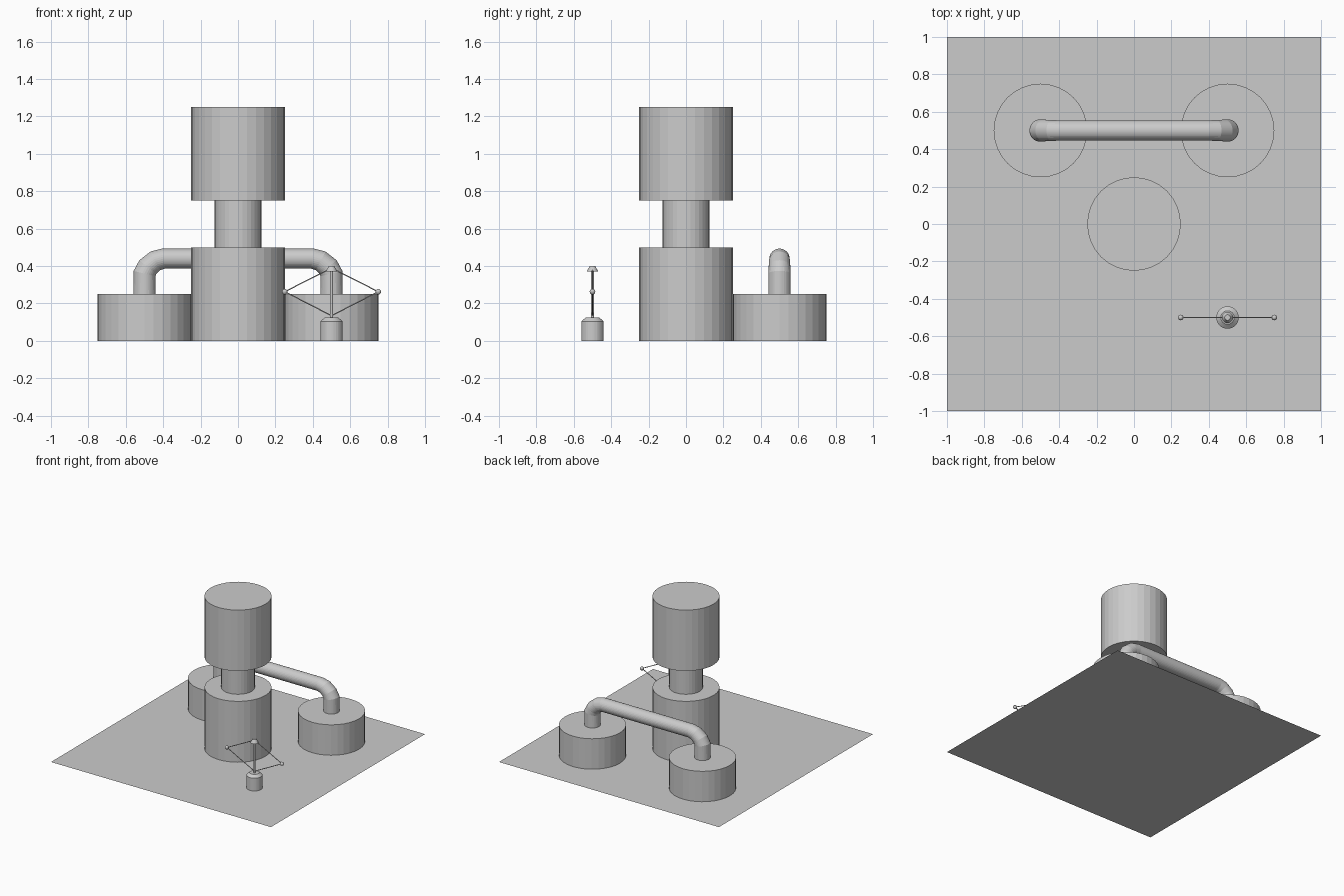
import bpy, bmesh, math
from mathutils import Vector, Matrix

if "Cube" in bpy.data.objects:
    bpy.data.objects.remove(bpy.data.objects["Cube"])

grey = bpy.data.materials.new("plain grey")
grey.diffuse_color = (0.6, 0.6, 0.6, 1)
grey.use_nodes = True
grey.node_tree.nodes["Principled BSDF"].inputs["Base Color"].default_value = grey.diffuse_color


def finish(name, bm):
    bmesh.ops.recalc_face_normals(bm, faces=bm.faces)
    mesh = bpy.data.meshes.new(name)
    bm.to_mesh(mesh)
    bm.free()
    mesh.materials.append(grey)
    obj = bpy.data.objects.new(name, mesh)
    bpy.context.collection.objects.link(obj)
    return obj


def lathe(name, x, y, profile, sides=32):
    """Closed turned shape from (radius, height) points."""
    bm = bmesh.new()
    rings = [[bm.verts.new((x + r * math.cos(2 * math.pi * i / sides),
                            y + r * math.sin(2 * math.pi * i / sides), z))
              for i in range(sides)] for r, z in profile]
    skin(bm, rings)
    return finish(name, bm)


def skin(bm, rings):
    n = len(rings[0])
    for a, b in zip(rings, rings[1:]):
        for i in range(n):
            j = (i + 1) % n
            bm.faces.new((a[i], a[j], b[j], b[i]))
    bm.faces.new(rings[0])
    bm.faces.new(rings[-1])


def tube(name, path, radii, y, sides):
    """Round pipe along an x-z path with mitred bends."""
    bm = bmesh.new()
    pts = [Vector((x, y, z)) for x, z in path]
    rings = []
    for k, p in enumerate(pts):
        before = (p - pts[k - 1]).normalized() if k else Vector()
        after = (pts[k + 1] - p).normalized() if k < len(pts) - 1 else Vector()
        t = (before + after).normalized()
        side = t.cross(Vector((0, 1, 0)))
        rings.append([bm.verts.new(p + radii[k] * (
            side * math.cos(2 * math.pi * i / sides)
            + Vector((0, 1, 0)) * math.sin(2 * math.pi * i / sides)))
            for i in range(sides)])
    skin(bm, rings)
    return finish(name, bm)


# Ground sheet
bm = bmesh.new()
bmesh.ops.create_grid(bm, x_segments=1, y_segments=1, size=1)
finish("base_sheet", bm)

# Central column
lathe("lower_drum", 0, 0, [(0.25, 0), (0.25, 0.5)])
lathe("neck", 0, 0, [(0.125, 0.5), (0.125, 0.75)])
lathe("upper_drum", 0, 0, [(0.25, 0.75), (0.25, 1.25)])

# Rear tanks joined by a bent pipe
for label, x in (("left", -0.5), ("right", 0.5)):
    lathe(label + "_tank", x, 0.5, [(0.25, 0), (0.25, 0.25)])
half = [(-0.5, 0.25), (-0.5, 0.36), (-0.482, 0.395), (-0.442, 0.428), (-0.398, 0.44)]
half_r = [0.06, 0.06, 0.058, 0.056, 0.054]
tube("connecting_pipe", half + [(-x, z) for x, z in reversed(half)],
     half_r + half_r[::-1], 0.5, 32)

# Spinning governor: pedestal, spindle, cap, arms and balls
gx, gy = 0.5, -0.5
lathe("governor_base", gx, gy, [(0.06, 0), (0.06, 0.105), (0.036, 0.125)])
lathe("governor_spindle", gx, gy, [(0.009, 0.125), (0.009, 0.375)], 16)
lathe("governor_cap", gx, gy, [(0.03, 0.372), (0.015, 0.4)])
for label, s in (("left", -1), ("right", 1)):
    ball_x = gx + s * 0.25
    for part, z in (("upper", 0.39), ("lower", 0.135)):
        tube(f"{label}_{part}_arm", [(gx, z), (ball_x, 0.263)], [0.003] * 2, gy, 8)
    bm = bmesh.new()
    bmesh.ops.create_uvsphere(bm, u_segments=16, v_segments=10, radius=0.015,
                              matrix=Matrix.Translation((ball_x, gy, 0.263)))
    finish(label + "_ball", bm)
